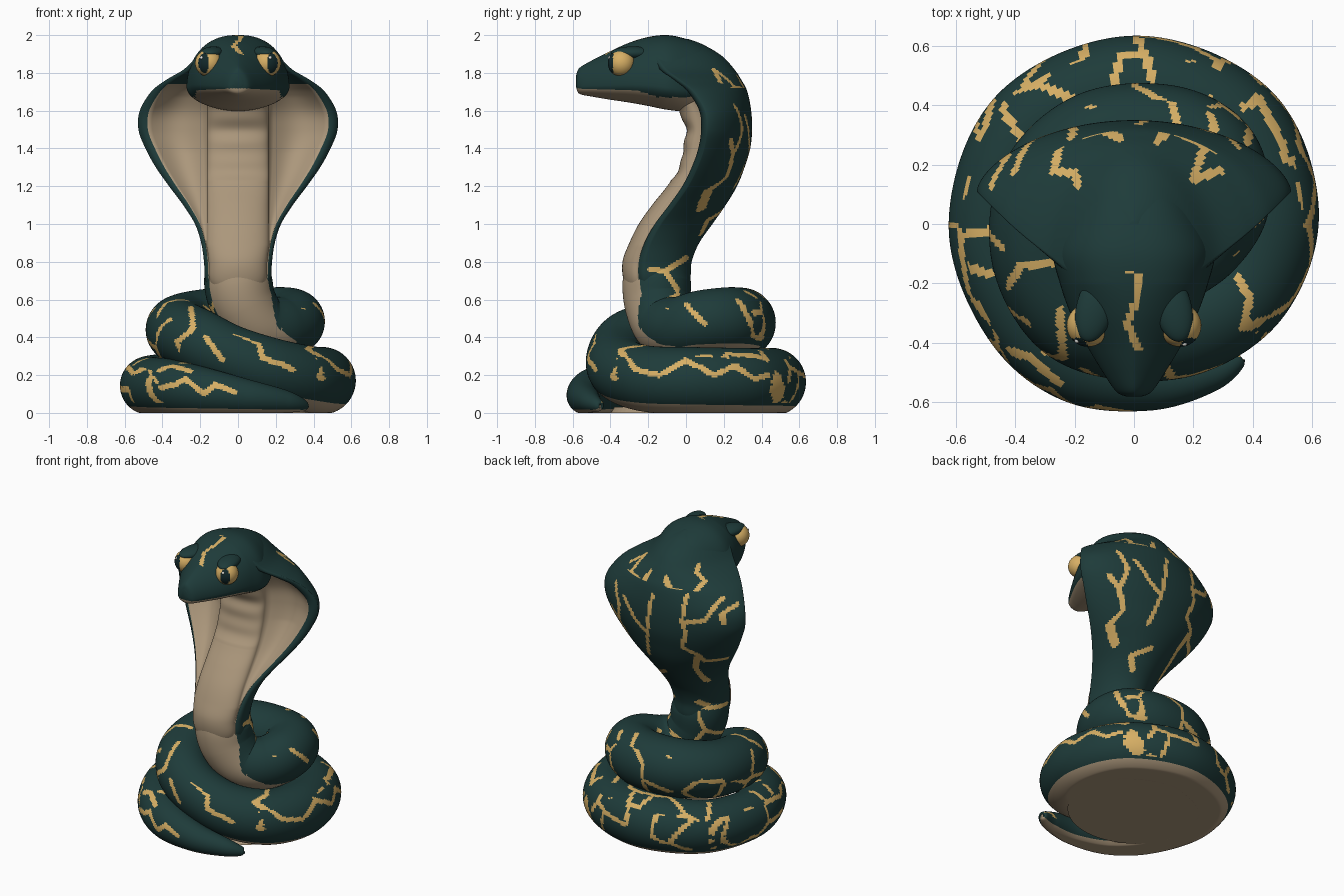
import bpy, bmesh, math
from mathutils import Vector, Matrix, noise

if "Cube" in bpy.data.objects:
    bpy.data.objects.remove(bpy.data.objects["Cube"], do_unlink=True)

def material(name, color):
    m = bpy.data.materials.new(name)
    m.use_nodes = True
    m.diffuse_color = (*color, 1)
    m.node_tree.nodes["Principled BSDF"].inputs["Base Color"].default_value = (*color, 1)
    return m

MATS = [material("dark green scales", (.013, .044, .042)),
        material("tan belly", (.41, .31, .2)),
        material("gold markings", (.68, .43, .13)),
        material("pupil dark", (.006, .022, .024)),
        material("eye glint", (.8, .8, .75))]
GREEN, TAN, GOLD, PUPIL, GLINT = range(len(MATS))

def clamp(v):
    return max(0, min(1, v))

def finish(name, bm, rule):
    """Colour faces by rule(face), smooth them and make the object."""
    bmesh.ops.recalc_face_normals(bm, faces=bm.faces)
    for i, f in enumerate(bm.faces):
        f.index = i
        f.smooth = True
        f.material_index = rule(f)
    me = bpy.data.meshes.new(name)
    bm.to_mesh(me)
    bm.free()
    for m in MATS:
        me.materials.append(m)
    ob = bpy.data.objects.new(name, me)
    bpy.context.collection.objects.link(ob)
    return ob

def loft(name, rings, rule):
    bm = bmesh.new()
    loops = [[bm.verts.new(p) for p in ring] for ring in rings]
    n = len(loops[0])
    for a, b in zip(loops, loops[1:]):
        for j in range(n):
            k = (j + 1) % n
            bm.faces.new((a[j], a[k], b[k], b[j]))
    bm.faces.new(loops[0])
    bm.faces.new(loops[-1])
    return finish(name, bm, rule)

def spline(rows, steps):
    """Smooth interpolation through every row of a table."""
    rows = [Vector(r) for r in rows]
    out = []
    for i in range(len(rows) - 1):
        p0, p1 = rows[max(i - 1, 0)], rows[i]
        p2, p3 = rows[i + 1], rows[min(i + 2, len(rows) - 1)]
        for s in range(steps):
            t = s / steps
            out.append(p1 + (p2 - p0) * (t / 2) + (p0 * 2 - p1 * 5 + p2 * 4 - p3) * (t * t / 2)
                       + (p1 * 3 - p0 - p2 * 3 + p3) * (t ** 3 / 2))
    return out + [rows[-1]]

def crackle(p):
    """True along broken cell borders, giving branching jagged lines."""
    q = p * 4.6
    a, b = noise.voronoi(q)[1][:2]
    border = ((q - b).length_squared - (q - a).length_squared) / (2 * (a - b).length + 1e-6)
    return border < .063 and math.sin((a + b).dot(Vector((12.9, 78.2, 37.7)))) > -.25

def near(lines, u, v):
    """True close to any of the zigzag lines."""
    for line in lines:
        for (a, b), (c, d) in zip(line, line[1:]):
            dx, dy = c - a, d - b
            t = clamp(((u - a) * dx + (v - b) * dy) / (dx * dx + dy * dy))
            if math.hypot(u - a - t * dx, v - b - t * dy) < .0145:
                return True
    return False

# Zigzag markings on the coils: upper, front and side faces
upper_marks = [
    [(-.15, .57), (-.28, .54), (-.32, .47), (-.47, .44), (-.42, .35), (-.38, .29)], [(-.32, .47), (-.2, .42)],
    [(-.55, .23), (-.58, .1)], [(-.48, -.02), (-.58, -.04), (-.62, -.13), (-.48, -.17)],
    [(-.53, -.3), (-.45, -.42), (-.35, -.45), (-.25, -.54)], [(-.07, .47), (-.04, .58), (.04, .57), (.06, .49)],
    [(.19, .56), (.34, .55)], [(.54, .49), (.42, .43), (.37, .39)],
    [(.42, .43), (.5, .27), (.51, .22), (.61, .18)], [(.56, .13), (.58, .05)],
    [(.35, -.18), (.39, -.25), (.37, -.35), (.52, -.3), (.59, -.15)],
    [(-.42, -.2), (-.38, -.14), (-.27, -.13)], [(-.25, -.29), (-.24, -.42), (-.3, -.43)],
    [(-.25, .44), (-.15, .4), (-.08, .44), (.02, .46), (.12, .44), (.15, .32)], [(.25, .42), (.27, .32)]]
front_marks = [
    [(-.39, .49), (-.41, .43), (-.38, .33)], [(-.24, .5), (-.24, .44), (-.32, .38), (-.32, .31)],
    [(-.17, .4), (-.12, .33), (-.08, .28)], [(-.02, .43), (.11, .37), (.13, .29), (.25, .25), (.29, .23)],
    [(.38, .33), (.46, .27), (.43, .19), (.53, .18)], [(.46, .27), (.54, .25)],
    [(-.57, .21), (-.49, .2), (-.47, .12), (-.33, .15), (-.28, .18), (-.18, .1), (-.12, .15), (-.02, .11)],
    [(.27, .58), (.36, .56), (.42, .49)]]
side_marks = [
    [(-.32, .31), (-.27, .23), (-.14, .2), (0, .28), (.15, .2), (.26, .25), (.36, .18), (.55, .23)],
    [(-.19, .76), (-.11, .75), (0, .82)], [(-.11, .75), (-.03, .63), (.02, .55), (.1, .47)],
    [(-.03, .63), (-.15, .57)], [(.28, .6), (.36, .44)]]

# Coiled body: centre x, y, z and radius, from tail tip to neck
coil = [(.365, -.455, .035, .006), (.35, -.463, .038, .03), (.25, -.51, .06, .06),
        (.05, -.538, .085, .092), (-.19, -.478, .115, .128), (-.37, -.3, .135, .15),
        (-.47, 0, .145, .155), (-.34, .32, .15, .168), (0, .455, .163, .18),
        (.33, .33, .165, .178), (.445, .05, .17, .178), (.37, -.2, .18, .175),
        (.18, -.34, .225, .17), (-.04, -.36, .3, .165), (-.21, -.29, .38, .17),
        (-.31, -.1, .43, .172), (-.28, .12, .455, .18), (-.12, .265, .475, .185),
        (.1, .285, .478, .185), (.25, .22, .49, .175), (.29, .08, .48, .168), (.22, -.04, .45, .165),
        (.11, -.115, .47, .166), (.03, -.15, .58, .176), (0, -.155, .7, .18), (0, -.15, .82, .155)]
STEPS, SIDES = 26, 112
path = spline(coil, STEPS)
rings, belly_faces = [], []
for i, p in enumerate(path):
    c = p.xyz
    tangent = (path[min(i + 1, len(path) - 1)].xyz - path[max(i - 1, 0)].xyz).normalized()
    rise = clamp((i / STEPS - 20.5) / 2.5)
    belly = Vector((0, -rise, rise - 1))
    belly = (belly - tangent * belly.dot(tangent)).normalized()
    side = tangent.cross(belly)
    limit = (.72 if c.z < .25 or c.x > .15 else .88) * (1 - rise) + .5 * rise
    ring = []
    for j in range(SIDES):
        a = math.tau * j / SIDES
        v = c + (belly * math.cos(a) + side * math.sin(a)) * p.w
        v.z = max(v.z, 0)
        ring.append(v)
        belly_faces.append(math.cos(a) > limit)
    rings.append(ring)

def body_rule(f):
    if belly_faces[f.index % len(belly_faces)]:
        return TAN
    p, d = f.calc_center_median(), f.normal
    facing = max((d.z, 0), (d.x, 1), (-d.y, 2), (max(d.y, -d.x), 3))[1]
    marked = (near(upper_marks, p.x, p.y) if facing == 0 else near(side_marks, p.y, p.z) if facing == 1
              else near(front_marks, p.x, p.z) if facing == 2 else crackle(p))
    return GOLD if p.z > .05 and marked else GREEN

loft("coiled_body", rings, body_rule)

# Flat underside filling the lowest coil
bm = bmesh.new()
bmesh.ops.create_cone(bm, cap_ends=True, segments=64, radius1=.44, radius2=.42, depth=.03,
                      matrix=Matrix.Translation((0, .04, .015)))
base = finish("underside", bm, lambda f: TAN)
base.data.shade_flat()

# Zigzag markings on the back and the top of the hood
hood_marks = [
    [(-.21, 1.69), (-.2, 1.52), (-.22, 1.45), (-.18, 1.33), (-.26, 1.28), (-.28, 1.22), (-.4, 1.22)],
    [(-.2, 1.52), (-.34, 1.55), (-.4, 1.68)], [(-.5, 1.66), (-.43, 1.6), (-.44, 1.54)],
    [(.25, 1.57), (.15, 1.45), (.06, 1.38), (.1, 1.2)], [(.06, 1.38), (.04, 1.52), (.02, 1.65)],
    [(-.26, 1.28), (-.2, 1.15), (-.18, 1)], [(.4, 1.44), (.33, 1.37), (.27, 1.25), (.3, 1.18), (.22, 1.08)],
    [(.33, 1.37), (.3, 1.5), (.35, 1.62)], [(.08, .95), (.12, 1.02), (.02, 1.08)]]
crown_marks = [
    [(-.05, .29), (-.11, .32), (-.25, .28), (-.27, .18), (-.2, .17), (-.19, .13)], [(-.38, .24), (-.39, .17), (-.42, .14)],
    [(.08, .28), (.12, .32), (.24, .27), (.2, .15), (.29, .18)], [(.24, .27), (.28, .25)]]

# Neck and hood: height, half width, belly front, rim and back positions
hood = [(.6, .12, -.29, -.23, -.03), (.7, .172, -.33, -.25, .02), (.8, .18, -.336, -.25, .03),
        (.9, .195, -.3, -.22, .07), (1, .228, -.25, -.165, .14), (1.1, .29, -.18, -.09, .21),
        (1.2, .365, -.1, -.02, .27), (1.3, .435, -.035, .03, .31), (1.4, .49, -.015, .065, .34),
        (1.5, .527, 0, .08, .35), (1.6, .52, -.04, .07, .345), (1.7, .46, -.1, .01, .325),
        (1.76, .385, -.13, -.06, .295), (1.82, .285, -.16, -.14, .255), (1.89, .215, -.2, -.19, .19),
        (1.95, .145, -.2, -.19, .09), (1.98, .04, -.2, -.19, .01)]
rings, front_faces = [], []
COL, INNER, BACK = 12, 14, 50
for z, w, front, rim, back in spline(hood, 11):
    spread = clamp((w - .18) / .3)
    if 1.22 < z < 1.62:
        front += .004 * math.sin((z - 1.24) * 55)
    col = min(.165, w * .86)
    edge = w - .02 - .03 * spread
    half = []
    for j in range(COL):
        u = j / COL * math.pi / 2
        half.append((col * math.sin(u), front + (rim - front) * (1 - math.cos(u) ** (1 - .35 * spread))))
    for j in range(INNER):
        u = j / (INNER - 1)
        half.append((col + (edge - col) * u, rim + .07 * spread * math.sin(math.pi * u)))
    for j in range(BACK + 1):
        t = math.pi / 2 * j / BACK
        half.append((w * math.cos(t), rim + .03 + (back - rim - .03) * math.sin(t) ** (1 + .25 * spread)))
    loop = half + [(-x, y) for x, y in half[-2:0:-1]]
    rings.append([Vector((x, y, z)) for x, y in loop])
    n = len(loop)
    front_faces += [min(j, n - 1 - j) < COL + INNER - 1 for j in range(n)]

def hood_rule(f):
    p = f.calc_center_median()
    if front_faces[f.index % len(front_faces)]:
        return TAN if p.z < 1.74 else GREEN
    j = f.index % n
    behind = min(j, n - 1 - j) > COL + INNER + 6
    marked = (near(side_marks, p.y, p.z) if p.z < .9 else behind and near(hood_marks, p.x, p.z)
              if p.z < 1.72 else near(crown_marks, p.x, p.y))
    return GOLD if marked else GREEN

loft("neck_and_hood", rings, hood_rule)

# Head: y, half width, top, bottom
head = [(-.582, .025, 1.785, 1.725), (-.565, .06, 1.825, 1.69), (-.5, .105, 1.865, 1.675),
        (-.4, .165, 1.915, 1.658), (-.3, .215, 1.96, 1.643), (-.2, .25, 1.99, 1.625),
        (-.1, .272, 2, 1.605), (0, .245, 1.98, 1.6), (.1, .19, 1.94, 1.64), (.2, .1, 1.87, 1.68)]
rings = []
for y, w, top, bottom in spline(head, 12):
    mid = bottom + (top - bottom) * .3
    upper = 1.35 - .5 * clamp((y + .42) / .22)
    ring = []
    for j in range(80):
        a = math.tau * j / 80
        c, s = math.cos(a), math.sin(a)
        x = math.copysign(abs(c) ** (upper if s > 0 else 1.1), c) * w
        ring.append(Vector((x, y, mid + s * (top - mid if s > 0 else mid - bottom))))
    rings.append(ring)

def head_rule(f):
    p = f.calc_center_median()
    if p.z < 1.718 - .3 * p.x ** 2 - .03 * clamp((p.y + .25) / .1):
        return TAN
    zigzag = .022 * (abs((p.y * 9) % 2 - 1) * 2 - 1)
    return GOLD if -.43 < p.y < -.16 and p.z > 1.8 and abs(p.x - zigzag) < .014 else GREEN

loft("head", rings, head_rule)

# Eyes, glints and brows, one set per side
def ball(name, centre, size, rule, detail=24, turn=0):
    bm = bmesh.new()
    bmesh.ops.create_uvsphere(bm, u_segments=detail, v_segments=detail * 2 // 3, radius=1)
    place = Matrix.Translation(centre) @ Matrix.Rotation(turn, 4, "Z") @ Matrix.Diagonal((*size, 1))
    bmesh.ops.transform(bm, matrix=place, verts=bm.verts)
    return finish(name, bm, rule)

for sign, label in ((1, "left"), (-1, "right")):
    centre = Vector((.155 * sign, -.342, 1.852))
    look = Vector((.42 * sign, -.9, .05)).normalized()
    across = look.cross(Vector((0, 0, 1))).normalized()

    def eye_rule(f):
        d = (f.calc_center_median() - centre) / .072
        slit = (d.dot(across) / .42) ** 2 + (d.z / .72) ** 2
        return PUPIL if d.dot(look) > 0 and slit < 1 else GOLD

    ball(label + "_eye", centre, (.072, .072, .072), eye_rule, 64)
    spot = (look + across * .2 + Vector((0, 0, .4))).normalized()
    ball(label + "_eye_glint", centre + spot * .069, (.009, .009, .009), lambda f: GLINT)
    ball(label + "_brow", Vector((.13 * sign, -.28, 1.904)), (.064, .12, .036),
         lambda f: GREEN, 48, .25 * sign)
